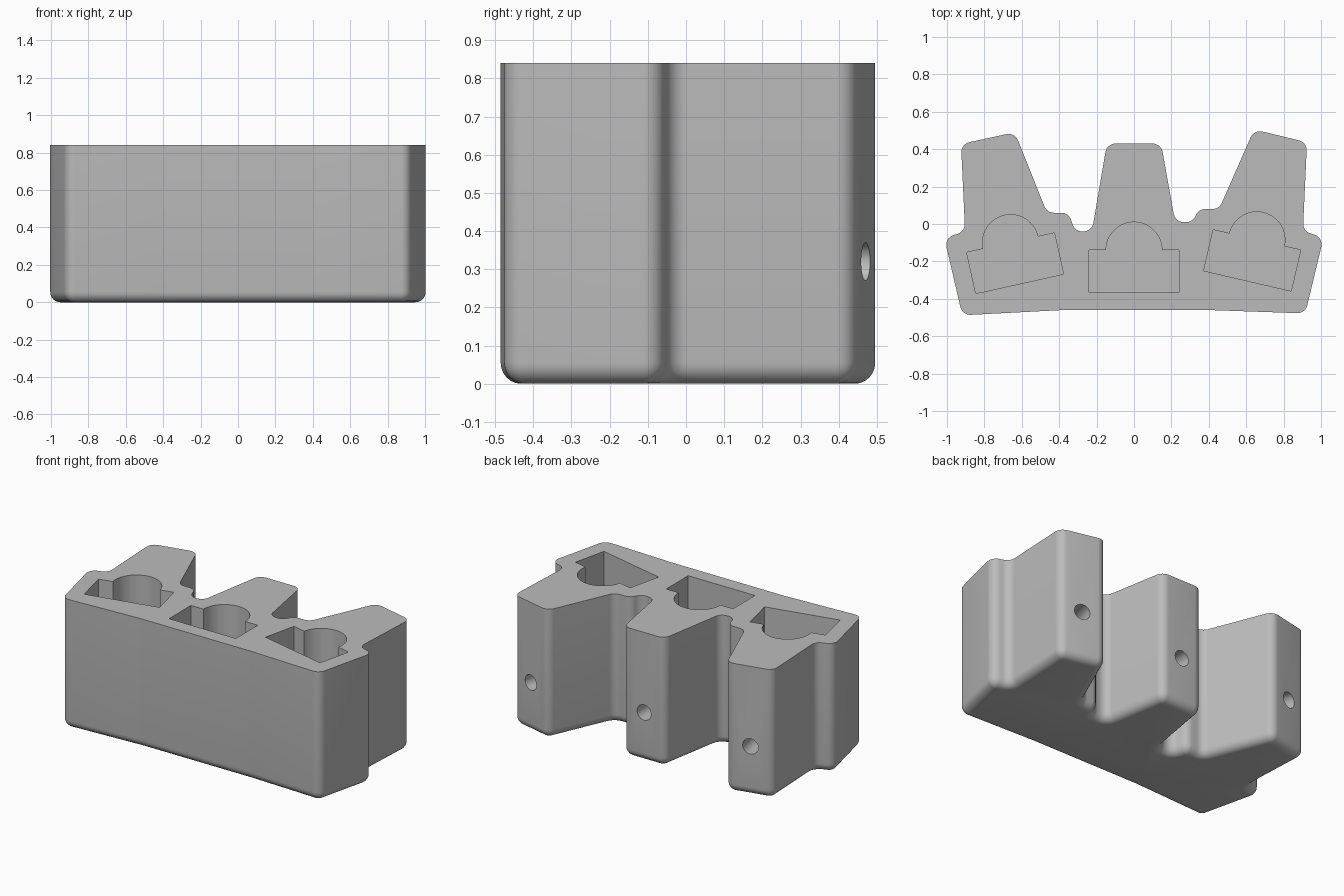
import bpy, bmesh, math
from mathutils import Matrix, Vector

cube = bpy.data.objects.get("Cube")
if cube:
    bpy.data.objects.remove(cube, do_unlink=True)

HEIGHT = 0.84
ROUND = 0.055        # fillet radius of outline corners and bottom edge
FLOOR = 0.1          # pocket floor height
HOLE_Z, HOLE_R = 0.32, 0.05

grey = bpy.data.materials.new("plain grey")
grey.use_nodes = True
colour = (0.5, 0.5, 0.5, 1)
grey.diffuse_color = colour
grey.node_tree.nodes["Principled BSDF"].inputs["Base Color"].default_value = colour


def fillet(corners, radius, steps=8):
    """Rounded outline as (point, outward normal) pairs, counter-clockwise."""
    pts = [Vector(c) for c in corners]
    out = []
    for i, p in enumerate(pts):
        a = (p - pts[i - 1]).normalized()
        b = (pts[(i + 1) % len(pts)] - p).normalized()
        turn = math.atan2(a.x * b.y - a.y * b.x, a.dot(b))
        side = math.copysign(1, turn)
        normal = Vector((a.y, -a.x))
        centre = p - a * radius * math.tan(abs(turn) / 2) - normal * radius * side
        for k in range(steps + 1):
            n = Matrix.Rotation(turn * k / steps, 2) @ normal
            out.append((centre + n * radius * side, n))
    return out


def loft(name, rings):
    """Closed solid through rings of equal point count."""
    bm = bmesh.new()
    loops = [[bm.verts.new(p) for p in ring] for ring in rings]
    count = len(loops[0])
    for low, high in zip(loops, loops[1:]):
        for i in range(count):
            j = (i + 1) % count
            bm.faces.new((low[i], low[j], high[j], high[i]))
    bm.faces.new(loops[0][::-1])
    bm.faces.new(loops[-1])
    bmesh.ops.recalc_face_normals(bm, faces=bm.faces)
    mesh = bpy.data.meshes.new(name)
    bm.to_mesh(mesh)
    bm.free()
    mesh.materials.append(grey)
    obj = bpy.data.objects.new(name, mesh)
    bpy.context.collection.objects.link(obj)
    return obj


def cut(target, cutter):
    mod = target.modifiers.new("cut", "BOOLEAN")
    mod.operation, mod.solver, mod.object = "DIFFERENCE", "EXACT", cutter
    bpy.context.view_layer.objects.active = target
    bpy.ops.object.modifier_apply(modifier=mod.name)
    bpy.data.objects.remove(cutter, do_unlink=True)


# Block outline: front edge, right-hand spur, middle spur, other spur
outline = [
    (-0.918, -0.488), (-0.38, -0.46), (0.4, -0.46), (0.916, -0.478),
    (1.014, -0.07), (0.903, -0.04), (0.925, 0.437), (0.642, 0.505),
    (0.455, 0.08), (0.345, 0.08), (0.315, 0.01), (0.22, 0.01),
    (0.145, 0.43), (-0.145, 0.43), (-0.225, -0.04), (-0.315, -0.04),
    (-0.35, 0.06), (-0.465, 0.06), (-0.637, 0.49), (-0.925, 0.428),
    (-0.903, -0.04), (-1.014, -0.075),
]
profile = fillet(outline, ROUND)

# Rounded bottom edge, straight walls, sharp top
rings = []
for k in range(7):
    angle = math.pi / 2 * k / 6
    inset = (ROUND - 0.001) * (1 - math.sin(angle))
    z = ROUND * (1 - math.cos(angle))
    rings.append([(*(p - n * inset), z) for p, n in profile])
rings.append([(*p, HEIGHT) for p, n in profile])
block = loft("holder_block", rings)

# Keyhole pocket: a wide slot with a half-round bay behind it
arc = [(0.15 * math.cos(math.pi * k / 32), 0.15 * math.sin(math.pi * k / 32))
       for k in range(33)]
pocket = [(-0.24, 0), (-0.24, -0.225), (0.24, -0.225), (0.24, 0)] + arc

# Each station: pocket origin and rotation; the round hole runs out to the back
for x, y, degrees in ((-0.66, -0.1, 12.5), (0, -0.14, 0), (0.657, -0.085, -13)):
    place = Matrix.Translation((x, y, 0)) @ Matrix.Rotation(math.radians(degrees), 4, "Z")
    cut(block, loft("pocket_cutter", [
        [place @ Vector((px, py, z)) for px, py in pocket] for z in (FLOOR, HEIGHT + 0.1)]))
    circle = [math.tau * k / 32 for k in range(32)]
    cut(block, loft("hole_cutter", [
        [place @ Vector((HOLE_R * math.cos(t), depth, HOLE_Z + HOLE_R * math.sin(t)))
         for t in circle] for depth in (0.02, 0.8)]))

# Smooth curved walls, keep real edges sharp
bpy.ops.object.select_all(action="DESELECT")
block.select_set(True)
bpy.context.view_layer.objects.active = block
bpy.ops.object.shade_smooth_by_angle(angle=math.radians(30))
